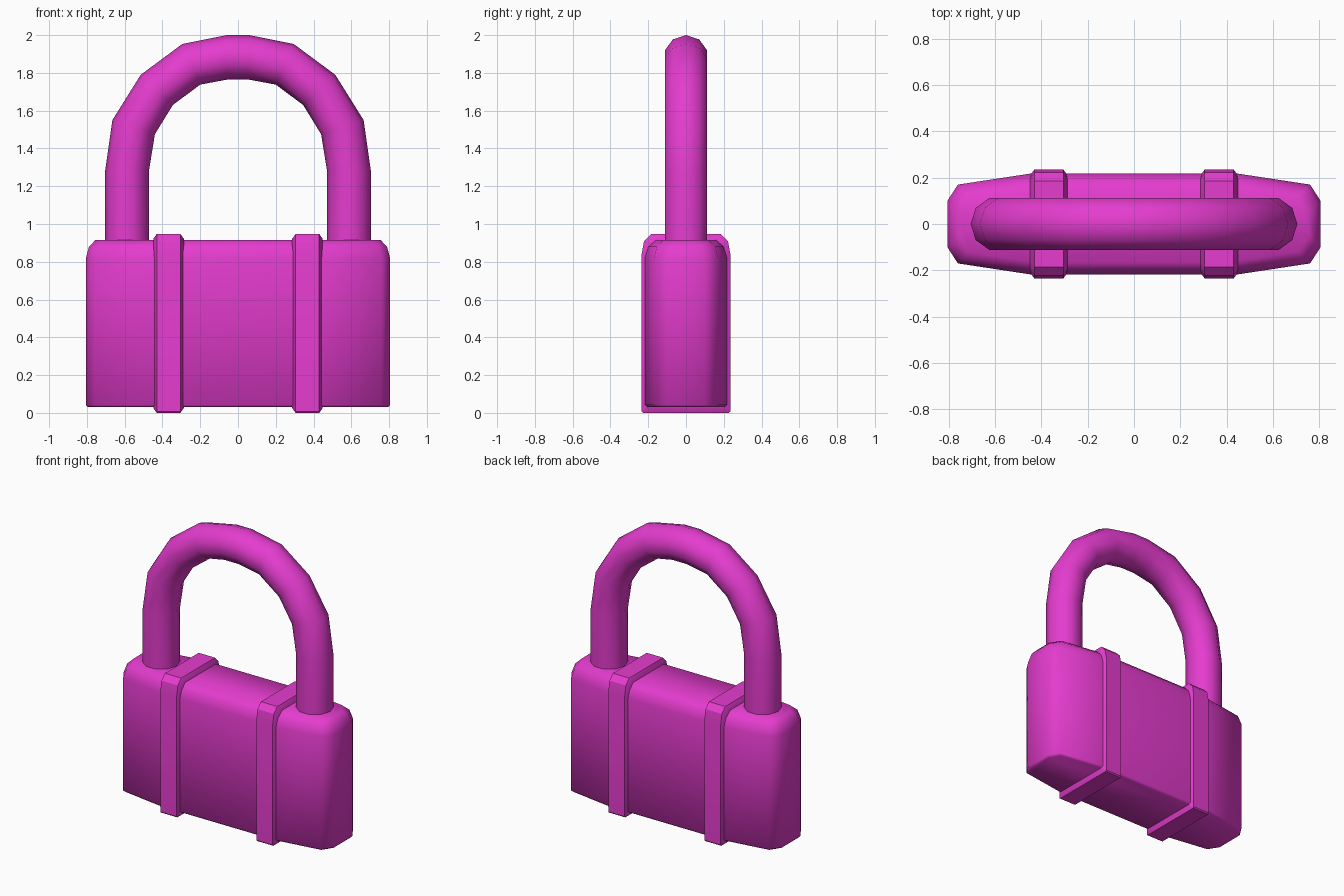
import bpy
import math
from mathutils import Vector

cube = bpy.data.objects.get("Cube")
if cube:
    bpy.data.objects.remove(cube, do_unlink=True)

COLOUR = (0.78, 0.045, 0.62, 1.0)
magenta = bpy.data.materials.new("magenta")
magenta.use_nodes = True
magenta.diffuse_color = COLOUR
magenta.node_tree.nodes["Principled BSDF"].inputs["Base Color"].default_value = COLOUR


def loft(name, rings, angle):
    """Skin a row of equal rings, cap both ends and shade smooth up to an angle."""
    n = len(rings[0])
    verts = [p for ring in rings for p in ring]
    faces = [(r * n + i, r * n + (i + 1) % n, (r + 1) * n + (i + 1) % n, (r + 1) * n + i)
             for r in range(len(rings) - 1) for i in range(n)]
    last = (len(rings) - 1) * n
    faces += [tuple(reversed(range(n))), tuple(range(last, last + n))]
    mesh = bpy.data.meshes.new(name)
    mesh.from_pydata(verts, [], faces)
    mesh.materials.append(magenta)
    obj = bpy.data.objects.new(name, mesh)
    bpy.context.collection.objects.link(obj)
    bpy.ops.object.select_all(action='DESELECT')
    obj.select_set(True)
    bpy.context.view_layer.objects.active = obj
    # Make all normals point outward
    bpy.ops.object.mode_set(mode='EDIT')
    bpy.ops.mesh.select_all(action='SELECT')
    bpy.ops.mesh.normals_make_consistent(inside=False)
    bpy.ops.object.mode_set(mode='OBJECT')
    bpy.ops.object.shade_smooth_by_angle(angle=math.radians(angle))
    return obj


# Lock body: tapered plan outline, rounded in towards the top
quarter = [(0.805, 0.10), (0.76, 0.17), (0.45, 0.217)]


def plan(z, inset):
    q = [(x - inset, y - inset) for x, y in quarter]
    half = q + [(-x, y) for x, y in reversed(q)]
    return [(x, y, z) for x, y in half] + [(-x, -y, z) for x, y in half]


levels = [(0.03, 0.012), (0.042, 0), (0.82, 0), (0.88, 0.016), (0.915, 0.05)]
loft("lock_body", [plan(z, d) for z, d in levels], 50)

# Two raised bands with chamfered edges
side = [(0.228, 0), (0.235, 0.008), (0.235, 0.84), (0.222, 0.91), (0.185, 0.947)]


def band_ring(x, inset):
    half = [(y - inset, z + inset if z < 0.1 else z - inset) for y, z in side]
    return [(x, y, z) for y, z in half] + [(x, -y, z) for y, z in reversed(half)]


for s, name in ((1, "left_band"), (-1, "right_band")):
    cuts = [(0.287, 0.025), (0.305, 0), (0.43, 0), (0.448, 0.025)]
    loft(name, [band_ring(s * x, d) for x, d in cuts], 32)

# Shackle: ten-sided bar through pairs of outer and inner points
pairs = [((0.705, 0.85), (0.47, 0.85)), ((0.705, 1.27), (0.47, 1.29)),
         ((0.665, 1.55), (0.44, 1.475)), ((0.515, 1.79), (0.345, 1.63)),
         ((0.295, 1.953), (0.20, 1.738)), ((0.06, 2.0), (0.055, 1.765))]
pairs += [((-a, b), (-c, d)) for (a, b), (c, d) in reversed(pairs)]


def bar_ring(outer, inner, sides=10, depth=0.118):
    o, i = Vector((outer[0], 0, outer[1])), Vector((inner[0], 0, inner[1]))
    centre, out = (o + i) / 2, (o - i) / 2
    turns = [2 * math.pi * k / sides for k in range(sides)]
    return [centre + out * math.cos(t) + Vector((0, depth * math.sin(t), 0)) for t in turns]


loft("shackle", [bar_ring(o, i) for o, i in pairs], 60)
